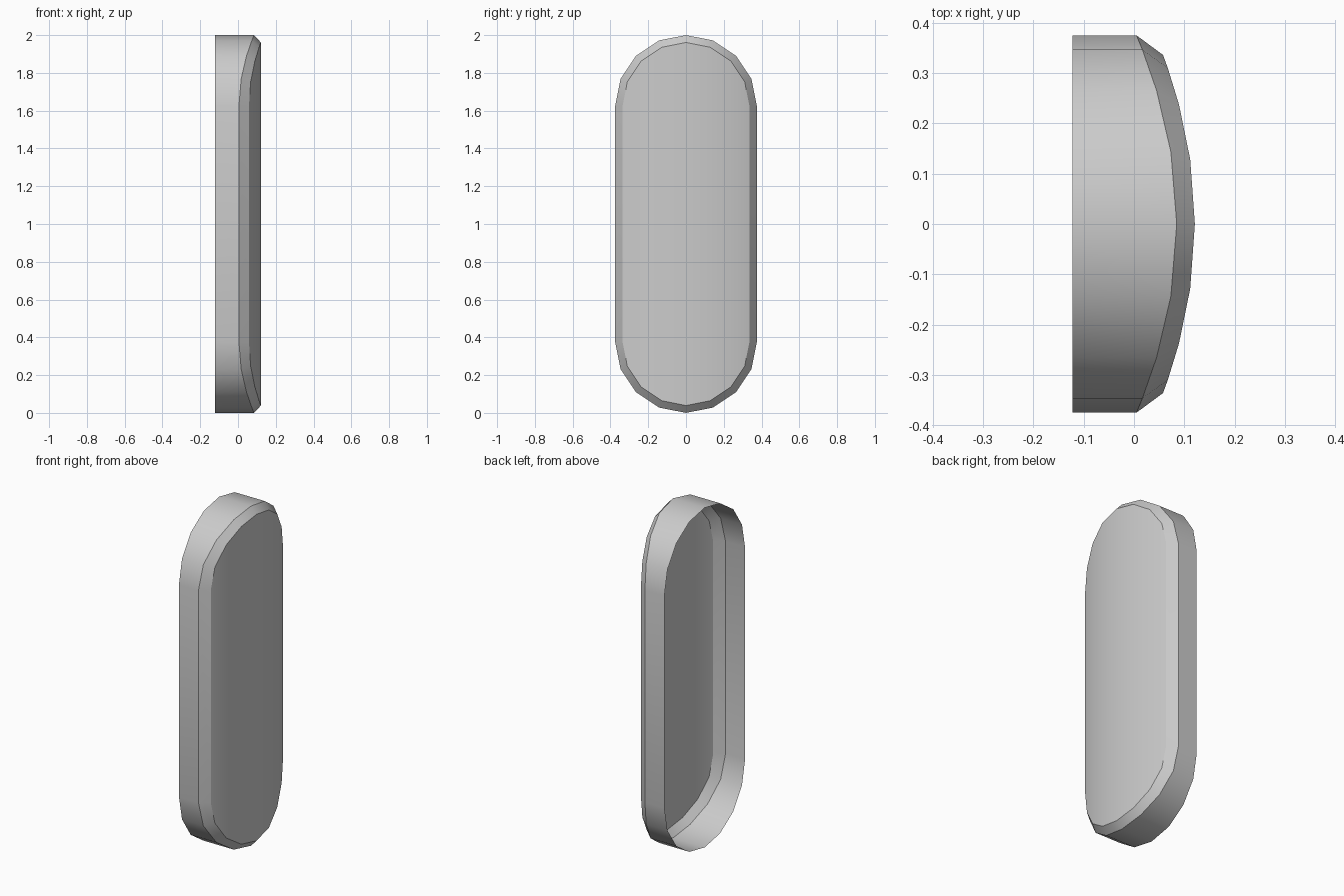
import bpy, bmesh, math

if "Cube" in bpy.data.objects:
    bpy.data.objects.remove(bpy.data.objects["Cube"])

HALF_W = 0.375      # half width of the outline
CAP_Z = 0.625       # distance of the cap centres from the middle
SEG = 8             # segments per rounded end


def outline(bm, radius, depth):
    """Stadium-shaped ring; depth(y) gives x for each point."""
    ring = []
    for side in (1, -1):
        for i in range(SEG + 1):
            a = math.pi * i / SEG
            y = side * radius * math.cos(a)
            z = 1 + side * (CAP_Z + radius * math.sin(a))
            ring.append(bm.verts.new((depth(y), y, z)))
    return ring


bm = bmesh.new()
# open back edge, curved front rim, inset bevel ring
back = outline(bm, HALF_W, lambda y: -0.122)
rim = outline(bm, HALF_W, lambda y: 0.085 - 0.08 * (y / HALF_W) ** 2)
inner = outline(bm, 0.336, lambda y: 0.121 - 0.56 * y * y)

# side wall and bevel
n = len(back)
for a, b in ((back, rim), (rim, inner)):
    for i in range(n):
        j = (i + 1) % n
        bm.faces.new((a[i], a[j], b[j], b[i]))

# bowed front panel in vertical strips
for i in range(SEG):
    bm.faces.new((inner[i], inner[i + 1], inner[n - 2 - i], inner[n - 1 - i]))

bmesh.ops.recalc_face_normals(bm, faces=bm.faces)
# make sure the front panel faces outward (+x)
bm.normal_update()
if max(bm.faces, key=lambda f: f.calc_center_median().x).normal.x < 0:
    bmesh.ops.reverse_faces(bm, faces=bm.faces)

mesh = bpy.data.meshes.new("cover_shell")
bm.to_mesh(mesh)
bm.free()
shell = bpy.data.objects.new("cover_shell", mesh)
bpy.context.collection.objects.link(shell)
bpy.context.view_layer.objects.active = shell
shell.select_set(True)
bpy.ops.object.shade_smooth_by_angle(angle=math.radians(30))
